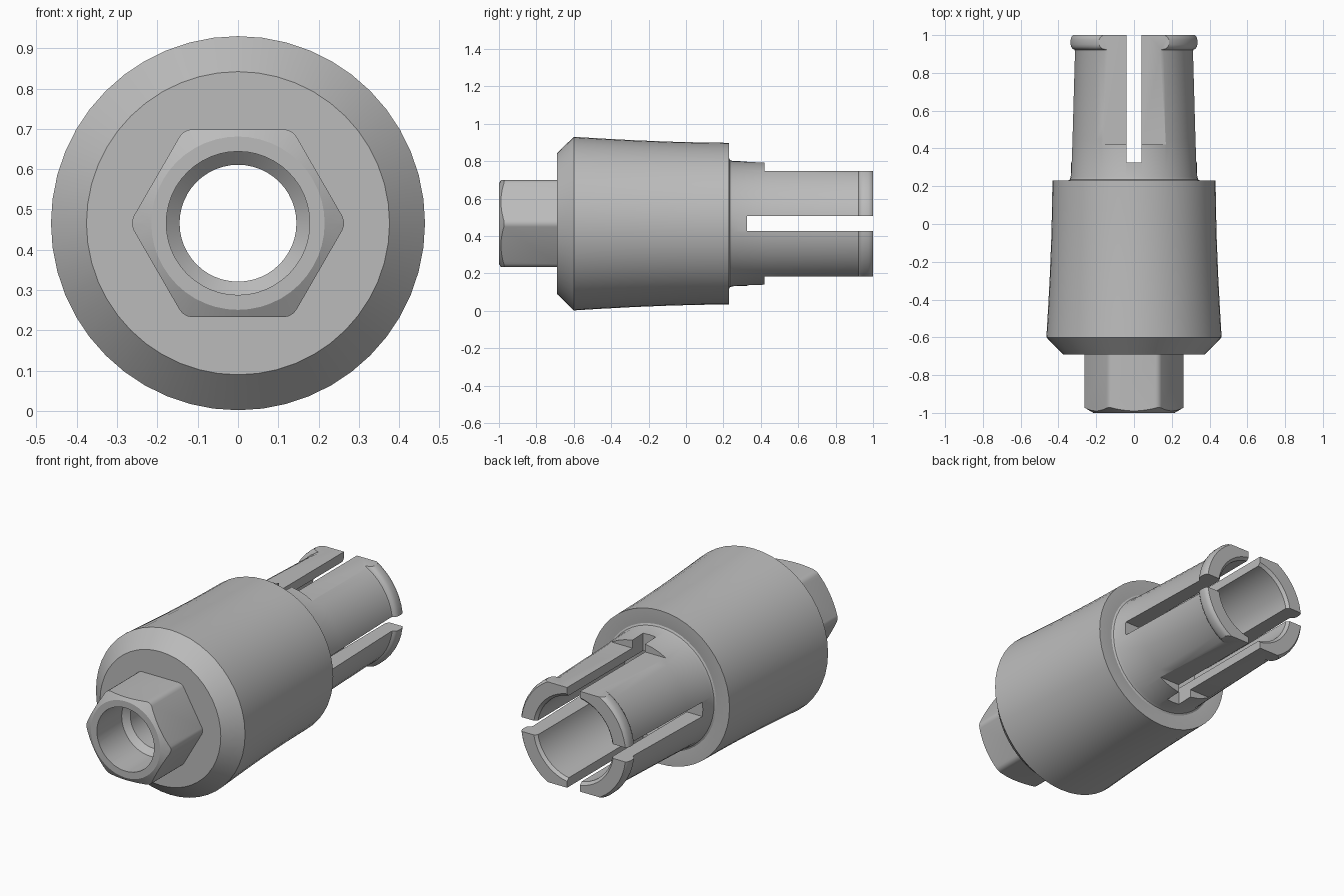
import bpy, bmesh
from math import cos, sin, pi, radians
from mathutils import Matrix

AXIS_Z = 0.466   # height of the long axis
SIDES = 48

cube = bpy.data.objects.get("Cube")
if cube:
    bpy.data.objects.remove(cube, do_unlink=True)

grey = bpy.data.materials.new("plain grey")
grey.use_nodes = True
grey.diffuse_color = (0.5, 0.5, 0.5, 1)
grey.node_tree.nodes["Principled BSDF"].inputs["Base Color"].default_value = (0.5, 0.5, 0.5, 1)


def make_object(name, bm):
    bmesh.ops.recalc_face_normals(bm, faces=bm.faces)
    mesh = bpy.data.meshes.new(name)
    bm.to_mesh(mesh)
    bm.free()
    mesh.materials.append(grey)
    obj = bpy.data.objects.new(name, mesh)
    bpy.context.collection.objects.link(obj)
    return obj


def lathe(name, profile):
    """Turn a closed (radius, y) outline about the long axis."""
    bm = bmesh.new()
    rings = []
    for i in range(SIDES):
        a = 2 * pi * i / SIDES
        rings.append([bm.verts.new((r * cos(a), y, AXIS_Z + r * sin(a))) for r, y in profile])
    n = len(profile)
    for i in range(SIDES):
        a, b = rings[i], rings[(i + 1) % SIDES]
        for j in range(n):
            k = (j + 1) % n
            bm.faces.new((a[j], a[k], b[k], b[j]))
    return make_object(name, bm)


def solid_lathe(name, profile):
    """Turn an open (radius, y) outline and cap both ends."""
    bm = bmesh.new()
    rings = [[bm.verts.new((r * cos(2 * pi * i / SIDES), y, AXIS_Z + r * sin(2 * pi * i / SIDES)))
              for i in range(SIDES)] for r, y in profile]
    for a, b in zip(rings, rings[1:]):
        for i in range(SIDES):
            k = (i + 1) % SIDES
            bm.faces.new((a[i], a[k], b[k], b[i]))
    bm.faces.new(rings[0])
    bm.faces.new(rings[-1])
    return make_object(name, bm)


def box(name, size, centre):
    bm = bmesh.new()
    bmesh.ops.create_cube(bm, size=1, matrix=Matrix.Translation(centre) @ Matrix.Diagonal((*size, 1)))
    return make_object(name, bm)


def cut(obj, cutter, operation="DIFFERENCE"):
    cutter.hide_render = True
    mod = obj.modifiers.new("cut", "BOOLEAN")
    mod.operation, mod.object, mod.solver = operation, cutter, "EXACT"
    graph = bpy.context.evaluated_depsgraph_get()
    result = bpy.data.meshes.new_from_object(obj.evaluated_get(graph))
    obj.modifiers.clear()
    obj.data = result
    bpy.data.objects.remove(cutter, do_unlink=True)


# Main body: chamfered front, gently waisted side, bore through the middle
body = lathe("body", [
    (0.145, -0.69), (0.376, -0.69), (0.464, -0.60), (0.455, -0.45), (0.446, -0.28),
    (0.438, -0.08), (0.434, 0.08), (0.432, 0.23), (0.23, 0.23), (0.145, 0.19)])

# Sleeve: tapered tube with a fillet at its root and a rounded bead at its end
sleeve = lathe("slotted_sleeve", [
    (0.235, 0.23), (0.35, 0.23), (0.34, 0.235), (0.335, 0.25), (0.328, 0.45), (0.315, 0.91),
    (0.317, 0.922), (0.328, 0.928), (0.335, 0.937), (0.338, 0.95), (0.338, 0.975),
    (0.334, 0.99), (0.325, 1.0), (0.25, 1.0), (0.235, 0.985)])

# Flats above and below, then the crossed slots that make four fingers
for side in (1, -1):
    cut(sleeve, box("flat_cutter", (1, 0.8, 0.2), (0, 0.82, AXIS_Z + side * 0.382)))
cut(sleeve, box("upright_slot_cutter", (0.08, 0.8, 1), (0, 0.725, AXIS_Z)))
cut(sleeve, box("level_slot_cutter", (1, 0.8, 0.08), (0, 0.725, AXIS_Z)))

# Hexagonal drive: softened corners, coned front edge and stepped bore
bm = bmesh.new()
bmesh.ops.create_cone(bm, cap_ends=True, segments=6, radius1=0.269, radius2=0.269, depth=0.31,
                      matrix=Matrix.Translation((0, -0.845, AXIS_Z))
                      @ Matrix.Rotation(radians(90), 4, "X"))
top = max(v.co.z for v in bm.verts)
if top - AXIS_Z > 0.25:     # turn so that flats lie above and below
    bmesh.ops.rotate(bm, verts=bm.verts, cent=(0, 0, AXIS_Z), matrix=Matrix.Rotation(radians(30), 3, "Y"))
corners = [e for e in bm.edges if abs(e.verts[0].co.y - e.verts[1].co.y) > 0.2]
bmesh.ops.bevel(bm, geom=corners, offset=0.02, segments=3, profile=0.5, affect="EDGES")
drive = make_object("hex_drive", bm)
cut(drive, solid_lathe("cone_cutter", [(0.215, -1.0), (0.275, -0.965), (0.4, -0.9), (0.4, -0.6)]), "INTERSECT")
cut(drive, solid_lathe("bore_cutter", [(0.178, -1.1), (0.178, -0.78), (0.145, -0.75), (0.145, -0.6)]))

# Smooth the turned surfaces, keep the edges crisp
for obj in (body, sleeve, drive):
    bpy.ops.object.select_all(action="DESELECT")
    obj.select_set(True)
    bpy.context.view_layer.objects.active = obj
    bpy.ops.object.shade_smooth_by_angle(angle=radians(28))
